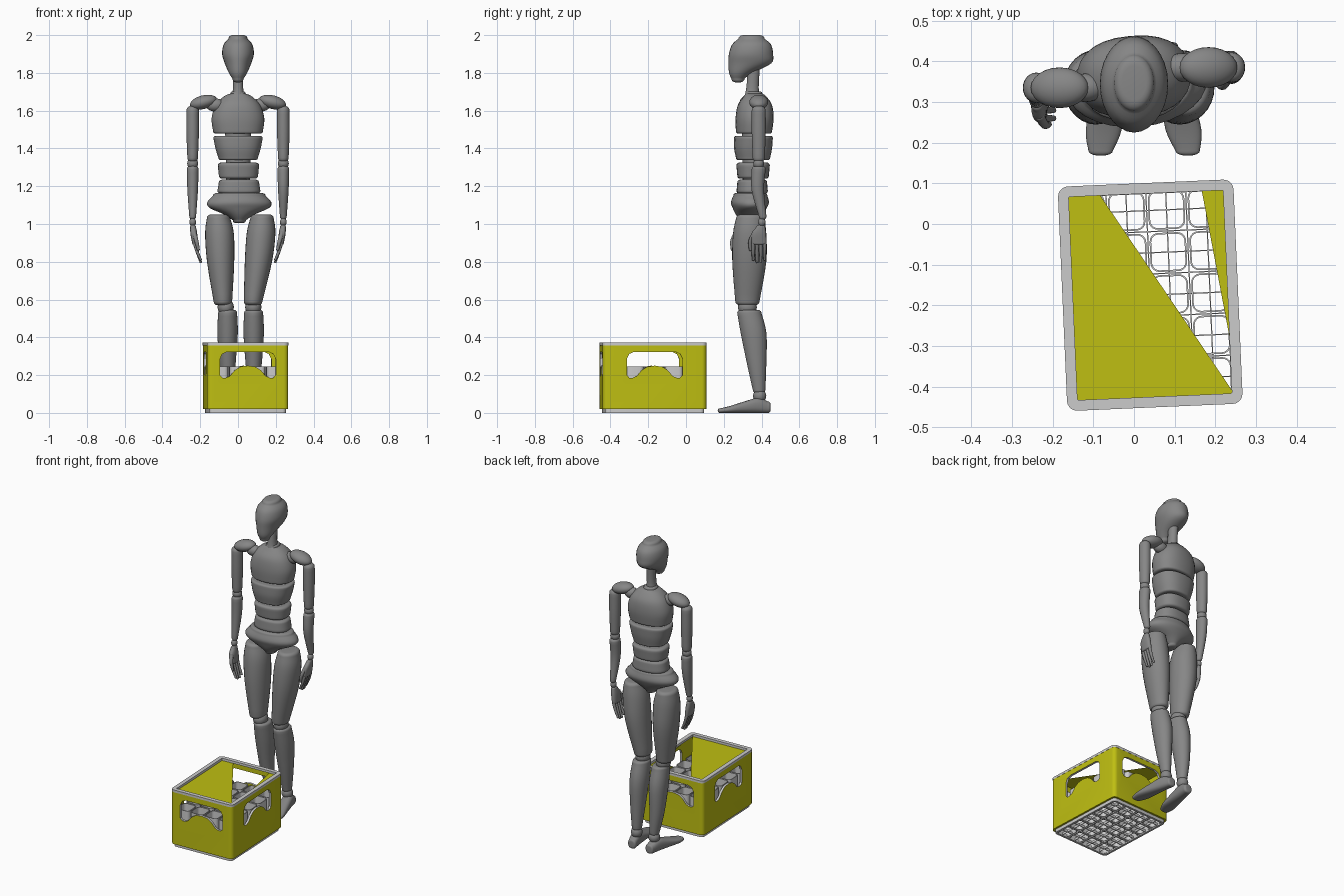
import bpy, bmesh
from math import sin, cos, pi, radians, copysign
from mathutils import Matrix, Vector

if "Cube" in bpy.data.objects:
    bpy.data.objects.remove(bpy.data.objects["Cube"])


def material(name, r, g, b):
    m = bpy.data.materials.new(name)
    m.use_nodes = True
    m.diffuse_color = (r, g, b, 1)
    m.node_tree.nodes["Principled BSDF"].inputs["Base Color"].default_value = (r, g, b, 1)
    return m


GRAY = material("mannequin gray", .24, .24, .24)
YELLOW = material("crate yellow", .52, .52, .006)
PALE = material("pale gray", .6, .6, .6)
PIVOT = Vector((0, .36, 0))
TURN = Matrix.Translation(PIVOT) @ Matrix.Rotation(radians(5), 4, 'Z') @ Matrix.Translation(-PIVOT)


def finish(name, bm, mat, smooth=True):
    bmesh.ops.recalc_face_normals(bm, faces=bm.faces)
    mesh = bpy.data.meshes.new(name)
    bm.to_mesh(mesh)
    bm.free()
    mesh.materials.append(mat)
    obj = bpy.data.objects.new(name, mesh)
    bpy.context.collection.objects.link(obj)
    if smooth:
        bpy.ops.object.select_all(action='DESELECT')
        obj.select_set(True)
        bpy.context.view_layer.objects.active = obj
        bpy.ops.object.shade_smooth_by_angle(angle=radians(40))
    return obj


def spline(rings, steps=4):
    """Smoothly fill in rings between the given ones."""
    pts = [Vector(r) for r in rings]
    out = []
    for i in range(len(pts) - 1):
        p, q = pts[i], pts[i + 1]
        m = (q - pts[max(i - 1, 0)]) / 2
        n = (pts[min(i + 2, len(pts) - 1)] - p) / 2
        for k in range(steps):
            t = k / steps
            h = t * t * (3 - 2 * t)
            out.append(p * (1 - h) + q * h + m * (t * (1 - t) ** 2) - n * (t * t * (1 - t)))
    return out + [pts[-1]]


def loft(name, rings, cap=.015, axis=2, power=2, segs=28, turn=False):
    """Skin elliptical rings (x, y, z, half width, half depth) with rounded ends."""
    rings = spline(rings)
    way = copysign(1, rings[-1][axis] - rings[0][axis])

    def rounded(ring, sign):
        out = []
        for k in range(1, 6):
            a = k * pi / 10
            new = ring.copy()
            new[axis] += sign * cap * sin(a)
            shrink = 1 - min(cap / min(ring[3], ring[4]), .95) * (1 - cos(a))
            new[3] *= shrink
            new[4] *= shrink
            out.append(new)
        return out

    rings = rounded(rings[0], -way)[::-1] + rings + rounded(rings[-1], way)
    bm = bmesh.new()
    loops = []
    for x, y, z, a, b in rings:
        loop = []
        for k in range(segs):
            c, s = cos(2 * pi * k / segs), sin(2 * pi * k / segs)
            u = a * copysign(abs(c) ** (2 / power), c)
            v = b * copysign(abs(s) ** (2 / power), s)
            loop.append(bm.verts.new((x + u, y + v, z) if axis == 2 else (x + u, y, z + v)))
        loops.append(loop)
    for p, q in zip(loops, loops[1:]):
        for k in range(segs):
            j = (k + 1) % segs
            bm.faces.new((p[k], p[j], q[j], q[k]))
    bm.faces.new(loops[0])
    bm.faces.new(loops[-1])
    if turn:
        bm.transform(TURN)
    return finish(name, bm, GRAY)


def ball(name, loc, size, tilt=0):
    bm = bmesh.new()
    bmesh.ops.create_uvsphere(bm, u_segments=24, v_segments=14, radius=1)
    bm.transform(Matrix.Translation(loc) @ Matrix.Rotation(tilt, 4, 'Y') @ Matrix.Diagonal((*size, 1)))
    return finish(name, bm, GRAY)


# Head and trunk
loft("head", [(0, .275, 1.77, .03, .035), (0, .29, 1.8, .048, .062), (0, .338, 1.85, .07, .113),
              (0, .344, 1.9, .084, .117), (0, .347, 1.95, .076, .103), (0, .347, 1.98, .05, .07)], .02)
loft("neck", [(0, .35, 1.66, .04, .045), (0, .352, 1.72, .027, .033), (0, .36, 1.84, .028, .032)], turn=True)
loft("chest", [(0, .36, 1.49, .132, .095), (0, .363, 1.56, .14, .1), (0, .365, 1.63, .118, .09),
               (0, .365, 1.675, .075, .06), (0, .36, 1.69, .04, .045)], .012, power=2.3, turn=True)
loft("ribs", [(0, .355, 1.35, .105, .09), (0, .355, 1.4, .12, .1), (0, .357, 1.455, .131, .102)], .012, power=2.4, turn=True)
loft("waist", [(.002, .355, 1.255, .104, .083), (.002, .355, 1.31, .11, .088)], .015, power=2.4, turn=True)
loft("belly", [(.004, .35, 1.175, .114, .082), (.004, .35, 1.22, .107, .078)], .015, power=2.4, turn=True)
loft("pelvis", [(.005, .335, 1.02, .035, .05), (.005, .335, 1.05, .08, .072), (.005, .337, 1.085, .158, .09),
                (.005, .338, 1.115, .17, .1), (.005, .34, 1.15, .14, .09)], .014, turn=True)
loft("spine", [(0, .355, 1.1, .06, .05), (0, .355, 1.55, .07, .06)], turn=True)

# Arms and legs
for s, side in ((-1, "right"), (1, "left")):
    arm_y = .36 + .025 * s
    hand_y = .338 + .048 * s
    x = .24 * s
    ball(side + "_shoulder_pad", (.183 * s, arm_y, 1.645), (.073, .05, .036), s * .25)
    ball(side + "_shoulder_joint", (.12 * s, arm_y, 1.63), (.05, .035, .035))
    loft(side + "_upper_arm", [(x, arm_y, 1.35, .028, .032), (x, arm_y, 1.48, .033, .037),
                               (x, arm_y, 1.6, .033, .037)], .025)
    ball(side + "_elbow", (x, arm_y, 1.32), (.029, .029, .029))
    loft(side + "_forearm", [(x, hand_y + .02, 1.04, .018, .02), (x, arm_y - .005, 1.18, .028, .033),
                             (x, arm_y, 1.29, .031, .037)], .018)
    ball(side + "_wrist", (x, hand_y + .015, 1.01), (.018, .02, .022))
    loft(side + "_palm", [(.228 * s, hand_y, .9, .015, .04), (.234 * s, hand_y, .95, .018, .038),
                          (.238 * s, hand_y + .01, .985, .015, .023)], .01, power=2.5)
    for i in range(4):
        fy = hand_y + (i - 1.5) * .02
        tip = .8 + (.012 if i in (0, 3) else 0)
        loft(f"{side}_finger_{i + 1}", [(.198 * s, fy, tip, .007, .007), (.215 * s, fy, .85, .009, .009),
                                        (.228 * s, fy, .895, .01, .01)], .007, segs=12)
    loft(side + "_thumb", [(.21 * s, hand_y - .045, .865, .008, .008), (.22 * s, hand_y - .045, .91, .011, .011),
                           (.232 * s, hand_y - .025, .955, .012, .012)], .008, segs=12)

    loft(side + "_thigh", [(.012 + .115 * s, .34, 1.03, .062, .075), (.012 + .11 * s, .337, .95, .076, .088),
                           (.008 + .1 * s, .335, .8, .072, .09), (.08 * s, .325, .59, .049, .064)], .02)
    shin_x, ankle_x = .014 + .069 * s, .018 + .063 * s
    ball(side + "_knee", (.008 + .073 * s, .325, .56), (.043, .05, .045))
    loft(side + "_shin", [(ankle_x, .387, .12, .029, .033), (shin_x, .375, .25, .042, .05),
                          (shin_x, .358, .42, .054, .068), (shin_x, .335, .53, .05, .064)])
    ball(side + "_ankle", (ankle_x, .39, .09), (.034, .035, .036))
    toe_x = .025 + .107 * s
    foot = []
    for t, a, b in ((0, .028, .03), (.2, .034, .04), (.5, .04, .03), (.8, .044, .018), (1, .03, .012)):
        foot.append((ankle_x + (toe_x - ankle_x) * t, .435 - .255 * t, b, a, b))
    loft(side + "_foot", foot, .012, axis=1, power=2.5)


# Crate
W, D, T = .215, .275, .014


def place(obj):
    obj.location = (.04, -.175, 0)
    obj.rotation_euler.z = radians(2.5)
    return obj


def outline(cx, cy, w, d, r):
    pts = []
    for q, (sx, sy) in enumerate(((1, 1), (-1, 1), (-1, -1), (1, -1))):
        for k in range(6):
            a = (q + k / 5) * pi / 2
            pts.append((cx + sx * (w - r) + r * cos(a), cy + sy * (d - r) + r * sin(a)))
    return pts


def frames(name, centres, w, d, r, wall, low, high, mat):
    """Rounded rectangular rings, one at each centre."""
    bm = bmesh.new()
    for cx, cy in centres:
        outer, inner = outline(cx, cy, w, d, r), outline(cx, cy, w - wall, d - wall, max(r - wall, .003))
        loops = [[bm.verts.new((*p, z)) for p in pts]
                 for pts, z in ((outer, low), (outer, high), (inner, high), (inner, low))]
        for p, q in zip(loops, loops[1:] + loops[:1]):
            for k in range(len(p)):
                j = (k + 1) % len(p)
                bm.faces.new((p[k], p[j], q[j], q[k]))
    return place(finish(name, bm, mat))


walls = frames("crate_walls", [(0, 0)], W, D, .025, T, .02, .357, YELLOW)

# Grip holes cut through all four walls
half = [(0, .25), (.04, .244), (.07, .225), (.095, .195), (.115, .186), (.135, .186),
        (.148, .2), (.148, .285), (.135, .312), (.11, .323)]
profile = half + [(-u, v) for u, v in half[:0:-1]]
for along_x in (True, False):
    bm = bmesh.new()
    cap = bm.faces.new([bm.verts.new((-.5, u, v) if along_x else (u, -.5, v)) for u, v in profile])
    new = bmesh.ops.extrude_face_region(bm, geom=[cap])["geom"]
    bmesh.ops.translate(bm, vec=(1, 0, 0) if along_x else (0, 1, 0),
                        verts=[g for g in new if isinstance(g, bmesh.types.BMVert)])
    cutter = place(finish("grip_cutter", bm, YELLOW, False))
    cutter.hide_render = True
    mod = walls.modifiers.new("grip", 'BOOLEAN')
    mod.operation, mod.solver, mod.object = 'DIFFERENCE', 'EXACT', cutter
    bpy.ops.object.select_all(action='DESELECT')
    bpy.context.view_layer.objects.active = walls
    bpy.context.view_layer.update()
    bpy.ops.object.modifier_apply(modifier=mod.name)
    bpy.data.objects.remove(cutter)

# Pale edges inside the grip holes
walls.data.materials.clear()
walls.data.materials.append(YELLOW)
walls.data.materials.append(PALE)
for f in walls.data.polygons:
    c = f.center
    depth = max(abs(c.x) - W, abs(c.y) - D)
    cut = -T * .9 < depth < -T * .1 and min(abs(c.x), abs(c.y)) < .16 and .1 < c.z < .34
    f.material_index = 1 if cut else 0

frames("crate_rim", [(0, 0)], W + .001, D + .001, .025, .026, .357, .372, PALE)
frames("crate_base", [(0, 0)], W - .012, D - .012, .02, .014, 0, .022, PALE)

# Bottle compartments and floor ribs
px, py = .098, .104
cols = [(i - 1.5) * px for i in range(4)]
rows = [(j - 2) * py for j in range(5)]
frames("bottle_compartments", [(a, b) for a in cols for b in rows], .045, .048, .022, .004, .008, .245, PALE)
bm = bmesh.new()
bars = [(a, 0, .003, 2 * D - .04) for a in cols + [-px, 0, px]]
bars += [(0, b, 2 * W - .04, .003) for b in rows + [b + py / 2 for b in rows[:-1]]]
for a, b, w, d in bars:
    bmesh.ops.create_cube(bm, size=1, matrix=Matrix.Translation((a, b, .012)) @ Matrix.Diagonal((w, d, .016, 1)))
place(finish("floor_ribs", bm, PALE, False))

# Flat panels below the rim, leaving a slanted opening
w, d = W - .012, D - .012
bm = bmesh.new()
for pts in (((-w, d), (-w, -d), (w, -d), (-.12, d)), ((.136, d), (w, d), (w, -.2))):
    bm.faces.new([bm.verts.new((*p, .356)) for p in pts])
panel = place(finish("cover_panels", bm, YELLOW, False))
